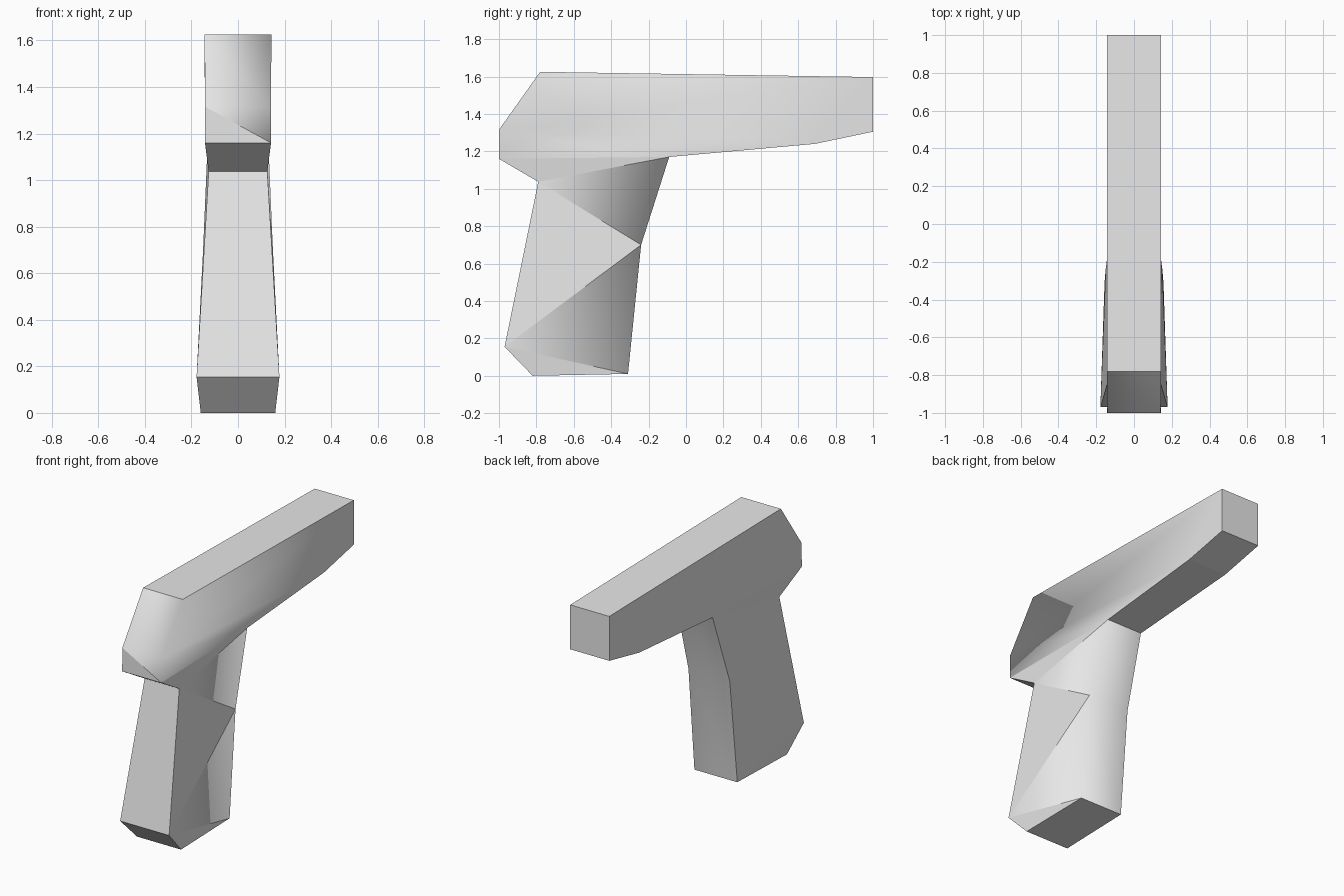
import bpy
import bmesh

cube = bpy.data.objects.get("Cube")
if cube:
    bpy.data.objects.remove(cube, do_unlink=True)

# Plain grey finish
grey = bpy.data.materials.new("plain grey")
grey.use_nodes = True
grey.diffuse_color = (0.8, 0.8, 0.8, 1)
grey.node_tree.nodes["Principled BSDF"].inputs["Base Color"].default_value = (0.8, 0.8, 0.8, 1)

# Outline of barrel and grip: y, z, half width
PROFILE = [
    (-0.78, 1.625, 0.144),  # 0 top front
    (1.00, 1.597, 0.142),   # 1 barrel end, top
    (1.00, 1.305, 0.142),   # 2 barrel end, bottom
    (0.69, 1.24, 0.142),    # 3 barrel underside bend
    (-0.09, 1.17, 0.130),   # 4 barrel meets grip
    (-0.24, 0.70, 0.150),   # 5 grip bend
    (-0.31, 0.01, 0.156),   # 6 grip base, barrel side
    (-0.82, 0.00, 0.160),   # 7 grip base, outer side
    (-0.97, 0.155, 0.178),  # 8 grip heel
    (-0.79, 1.037, 0.126),  # 9 grip top
    (-1.00, 1.16, 0.142),   # 10 front face, bottom
    (-1.00, 1.315, 0.141),  # 11 front face, top
]
# Side panels, the folds follow the changing width
PANELS = [(0, 1, 2, 3, 4, 11), (11, 4, 10), (10, 4, 9), (9, 4, 5),
          (9, 5, 8), (8, 5, 6), (8, 6, 7)]
# Softened edges on the +x side
SOFT_SIDE = [(4, 5), (5, 6), (0, 11), (10, 11)]
SOFT_ACROSS = [5, 11]

bm = bmesh.new()
left = [bm.verts.new((w, y, z)) for y, z, w in PROFILE]
right = [bm.verts.new((-w, y, z)) for y, z, w in PROFILE]

# Both sides
for panel in PANELS:
    bm.faces.new([left[i] for i in panel])
    bm.faces.new([right[i] for i in reversed(panel)])

# Band joining the sides, with the front face split on its diagonal
count = len(PROFILE)
for i in range(count):
    j = (i + 1) % count
    if i == 10:
        bm.faces.new((right[11], right[10], left[10]))
        bm.faces.new((right[11], left[10], left[11]))
    else:
        bm.faces.new((left[i], right[i], right[j], left[j]))
bmesh.ops.recalc_face_normals(bm, faces=bm.faces)

# Smooth shading with sharp edges, apart from the softened ones
for face in bm.faces:
    face.smooth = True
for edge in bm.edges:
    edge.smooth = False
for a, b in SOFT_SIDE:
    bm.edges.get((left[a], left[b])).smooth = True
for i in SOFT_ACROSS:
    bm.edges.get((left[i], right[i])).smooth = True

mesh = bpy.data.meshes.new("barrel_and_grip")
bm.to_mesh(mesh)
bm.free()
mesh.materials.append(grey)
body = bpy.data.objects.new("barrel_and_grip", mesh)
bpy.context.collection.objects.link(body)
